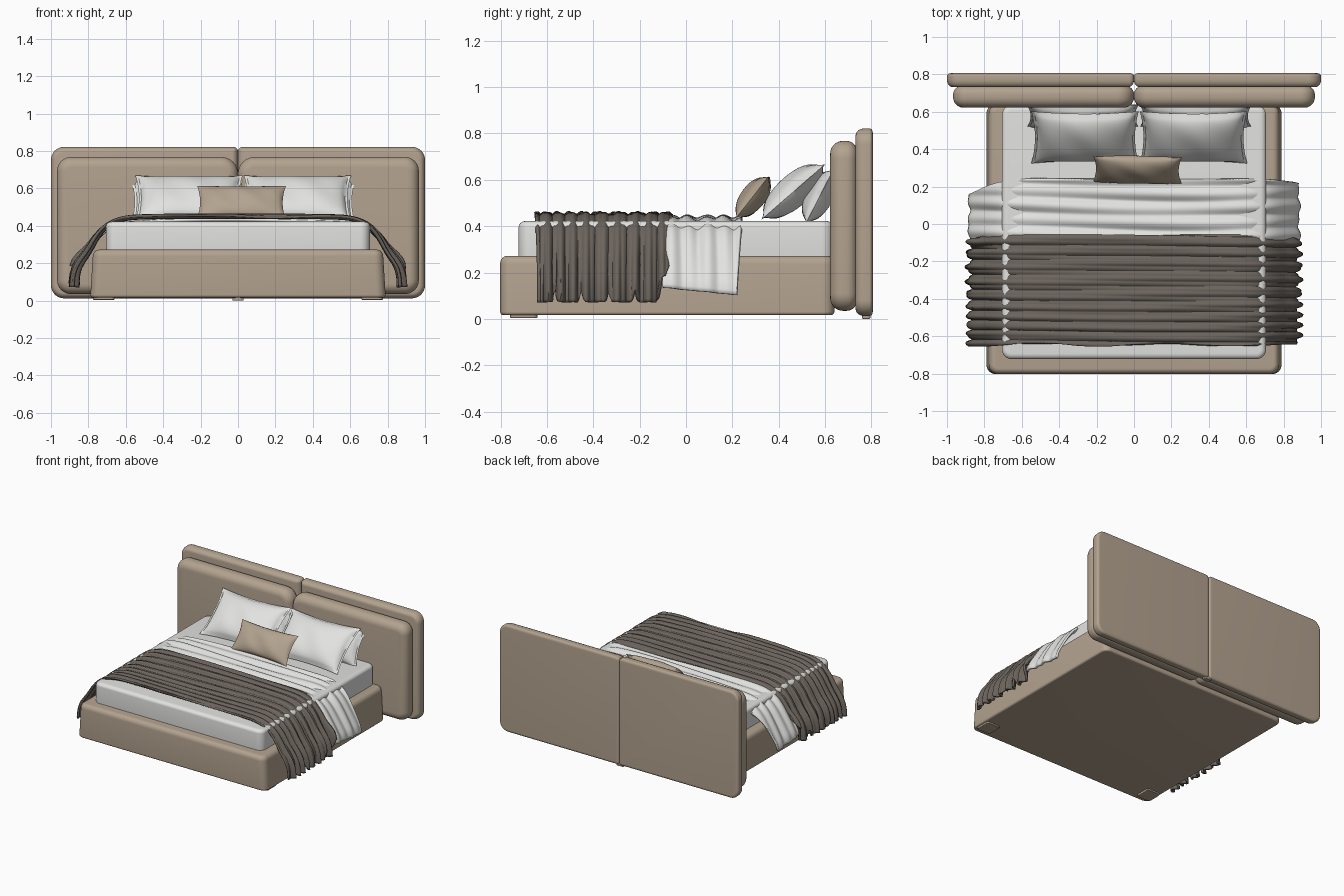
import bpy, bmesh, math
from math import sin, cos, pi, radians

if "Cube" in bpy.data.objects:
    bpy.data.objects.remove(bpy.data.objects["Cube"])


def material(name, rgb):
    m = bpy.data.materials.new(name)
    m.diffuse_color = (*rgb, 1)
    m.use_nodes = True
    m.node_tree.nodes["Principled BSDF"].inputs["Base Color"].default_value = m.diffuse_color
    return m


BEIGE = material("beige_upholstery", (0.45, 0.365, 0.275))
WHITE = material("white_linen", (0.76, 0.76, 0.75))
BROWN = material("dark_taupe_knit", (0.15, 0.128, 0.11))


def finish(name, bm, mat, angle=50):
    bmesh.ops.recalc_face_normals(bm, faces=bm.faces)
    me = bpy.data.meshes.new(name)
    bm.to_mesh(me)
    bm.free()
    me.materials.append(mat)
    ob = bpy.data.objects.new(name, me)
    bpy.context.collection.objects.link(ob)
    bpy.ops.object.select_all(action='DESELECT')
    ob.select_set(True)
    bpy.context.view_layer.objects.active = ob
    bpy.ops.object.shade_smooth_by_angle(angle=radians(angle))
    return ob


def outline(a0, a1, b0, b1, radii, inset):
    """Rounded rectangle, corners in order (-,-) (+,-) (+,+) (-,+)."""
    pts = []
    corners = [(a0, b0, 1, 1), (a1, b0, -1, 1), (a1, b1, -1, -1), (a0, b1, 1, -1)]
    for i, (a, b, sa, sb) in enumerate(corners):
        c = max(radii[i], inset + 0.004)
        r = c - inset
        for k in range(9):
            t = pi + i * pi / 2 + k / 8 * pi / 2
            pts.append((a + sa * c + r * cos(t), b + sb * c + r * sin(t)))
    return pts


def pad(name, box, h0, h1, radii, lo, hi, axis, mat, taper=0):
    """Cushioned slab; lo and hi give (inset, depth) of the rounding at each end."""
    rings = []
    for k in range(8):
        t = k / 7 * pi / 2
        rings.append((lo[0] * (1 - sin(t)), h0 + lo[1] * (1 - cos(t))))
    for k in range(7, -1, -1):
        t = k / 7 * pi / 2
        rings.append((hi[0] * (1 - sin(t)), h1 - hi[1] * (1 - cos(t))))
    bm = bmesh.new()
    loops = []
    for inset, h in rings:
        s = 1 - taper * (h - h0) / (h1 - h0)
        loops.append([bm.verts.new((a * s, b, h) if axis == 'z' else (a * s, h, b))
                      for a, b in outline(*box, radii, inset)])
    n = len(loops[0])
    for p, q in zip(loops, loops[1:]):
        for i in range(n):
            j = (i + 1) % n
            bm.faces.new((p[i], p[j], q[j], q[i]))
    bm.faces.new(loops[0])
    bm.faces.new(loops[-1])
    return finish(name, bm, mat)


def pillow(name, w, h, t, loc, tilt, yaw, mat, flange=0.0, pinch=0.07):
    """Two bulging sheets with drawn-in sides and an optional flat border."""
    bm = bmesh.new()
    nu, nv = 40, 30
    for side in (1, -1):
        grid = []
        for j in range(nv + 1):
            row = []
            for i in range(nu + 1):
                u, v = 2 * i / nu - 1, 2 * j / nv - 1
                x = w / 2 * u * (1 - pinch * (1 - v * v) * abs(u))
                y = h / 2 * v * (1 - pinch * 1.4 * (1 - u * u) * abs(v))
                fu, fv = min(1, abs(u) / (1 - flange)), min(1, abs(v) / (1 - flange))
                z = t / 2 * ((1 - fu ** 2.5) * (1 - fv ** 2.2)) ** 0.55
                z += 0.004 * sin(7 * u + 3 * v) * (1 - u * u) * (1 - v * v)
                if flange:
                    z += 0.002
                row.append(bm.verts.new((x, y, side * z)))
            grid.append(row)
        for j in range(nv):
            for i in range(nu):
                bm.faces.new((grid[j][i], grid[j][i + 1], grid[j + 1][i + 1], grid[j + 1][i]))
    bmesh.ops.remove_doubles(bm, verts=bm.verts, dist=0.0045 if flange else 1e-4)
    ob = finish(name, bm, mat, 60)
    ob.location = loc
    ob.rotation_euler = (radians(tilt), 0, radians(yaw))
    return ob


def sample(path, n):
    """Even points along a mirrored side profile, with normal and hang (0 top, 1 hem)."""
    full = [(-x, z) for x, z in reversed(path)] + path[1:]
    for _ in range(2):  # corner cutting for a soft curve
        cut = [full[0]]
        for p, q in zip(full, full[1:]):
            cut += [(p[0] * .75 + q[0] * .25, p[1] * .75 + q[1] * .25),
                    (p[0] * .25 + q[0] * .75, p[1] * .25 + q[1] * .75)]
        full = cut + [full[-1]]
    acc = [0]
    for p, q in zip(full, full[1:]):
        acc.append(acc[-1] + math.dist(p, q))
    out, k = [], 0
    for i in range(n + 1):
        s = acc[-1] * i / n
        while k < len(full) - 2 and acc[k + 1] < s:
            k += 1
        f = (s - acc[k]) / (acc[k + 1] - acc[k])
        p, q = full[k], full[k + 1]
        dx, dz, ln = q[0] - p[0], q[1] - p[1], acc[k + 1] - acc[k]
        x, z = p[0] + dx * f, p[1] + dz * f
        hang = min(1, max(0, (path[0][1] - 0.03 - z) / (path[0][1] - 0.03 - path[-1][1])))
        out.append((x, z, -dz / ln, dx / ln, hang))
    return out


def cloth(name, path, nu, nv, edge, fold, hem, thick, mat):
    """Draped sheet: side profile swept in y, rippled along its normal."""
    bm = bmesh.new()
    grid = []
    for x, z, nx, nz, hang in sample(path, nu):
        y0, y1 = edge(x, hang)
        col = []
        for j in range(nv + 1):
            y = y0 + (y1 - y0) * j / nv
            d = fold(x, y, hang)
            col.append(bm.verts.new((x + nx * d, y, z + nz * d + hem(x, y) * hang ** 2)))
        grid.append(col)
    for p, q in zip(grid, grid[1:]):
        for j in range(nv):
            bm.faces.new((p[j], q[j], q[j + 1], p[j + 1]))
    ob = finish(name, bm, mat, 75)
    mod = ob.modifiers.new("thickness", 'SOLIDIFY')
    mod.thickness, mod.offset = thick, 0
    return ob


# headboard: two back panels and two thick front cushions
for s, side in ((-1, "left"), (1, "right")):
    def span(a, b):
        return (a, b) if s > 0 else (-b, -a)

    def rad(inner_low, outer, inner_top):
        return ((inner_low, outer, outer, inner_top) if s > 0
                else (outer, inner_low, inner_top, outer))
    pad(f"headboard_panel_{side}", (*span(0.0, 1.0), 0.012, 0.822), 0.732, 0.806,
        rad(0.02, 0.07, 0.025), (0.03, 0.04), (0.02, 0.015), 'y', BEIGE)
    pad(f"headboard_cushion_{side}", (*span(0.0, 0.967), 0.035, 0.768), 0.622, 0.738,
        rad(0.05, 0.075, 0.09), (0.055, 0.055), (0.045, 0.045), 'y', BEIGE)
    # low front feet
    pad(f"front_foot_{side}", (*span(0.66, 0.775), -0.76, -0.64), 0.004, 0.05,
        (0.02,) * 4, (0.005, 0.005), (0.005, 0.005), 'z', BEIGE)

# small support under the headboard seam
pad("headboard_foot", (-0.03, 0.03, 0.76, 0.795), 0.0, 0.05, (0.01,) * 4,
    (0.005, 0.005), (0.005, 0.005), 'z', BEIGE)

# upholstered base and mattress
pad("bed_base", (-0.79, 0.79, -0.802, 0.64), 0.016, 0.272, (0.05,) * 4,
    (0.015, 0.015), (0.03, 0.035), 'z', BEIGE, 0.02)
pad("mattress", (-0.705, 0.705, -0.722, 0.635), 0.24, 0.422, (0.05,) * 4,
    (0.02, 0.02), (0.03, 0.025), 'z', WHITE)


# knitted throw over the foot of the bed
def throw_fold(x, y, hang):
    ph = y / 0.062 + 0.18 * sin(3.1 * x + 9 * y) + 0.35 * sin(11 * y)
    r = sin(2 * pi * ph) + 0.35 * sin(2 * pi * y / 0.027 + 2 * x)
    return (0.0055 + 0.012 * hang) * r


def throw_hem(x, y):
    return 0.05 * max(0, sin(2 * pi * y / 0.115 + 1)) ** 6 + 0.06 * max(0, (y + 0.13) / 0.03 if y > -0.13 else 0)


cloth("throw_blanket",
      [(0, .452), (.5, .450), (.62, .440), (.70, .405), (.755, .345),
       (.80, .265), (.852, .195), (.872, .14), (.876, .072)],
      150, 150, lambda x, h: (-0.645 + 0.008 * sin(9 * x), -0.06 - 0.05 * h ** 3),
      throw_fold, throw_hem, 0.014, BROWN)


# folded duvet showing between throw and pillows
def duvet_fold(x, y, hang):
    r = sin(2 * pi * (y / 0.078 + 0.2 * sin(2.5 * x + 1)))
    return 0.007 * r * (1 - 0.4 * hang) + 0.005 * sin(2 * pi * y / 0.16 + 5 * x)


cloth("duvet_fold",
      [(0, .432), (.5, .430), (.62, .422), (.70, .395), (.755, .345),
       (.81, .265), (.85, .2), (.872, .16), (.876, .125)],
      120, 70, lambda x, h: (-0.10, 0.24 - (0.085 if x < 0 else 0.02) * h ** 0.7),
      duvet_fold, lambda x, y: -0.1 * y, 0.016, WHITE)

# pillows: two behind, two in front, one small lumbar cushion
for s, side in ((-1, "left"), (1, "right")):
    cx = -0.262 if s < 0 else 0.318
    pillow(f"back_pillow_{side}", 0.60, 0.27, 0.11, (cx + s * 0.012, 0.575, 0.53),
           63, 0, WHITE, 0.06)
    pillow(f"front_pillow_{side}", 0.575, 0.37, 0.13, (cx, 0.462, 0.55),
           41, 0, WHITE, 0.06)
pillow("lumbar_cushion", 0.475, 0.225, 0.10, (0.018, 0.29, 0.525), 52, -1, BEIGE)
